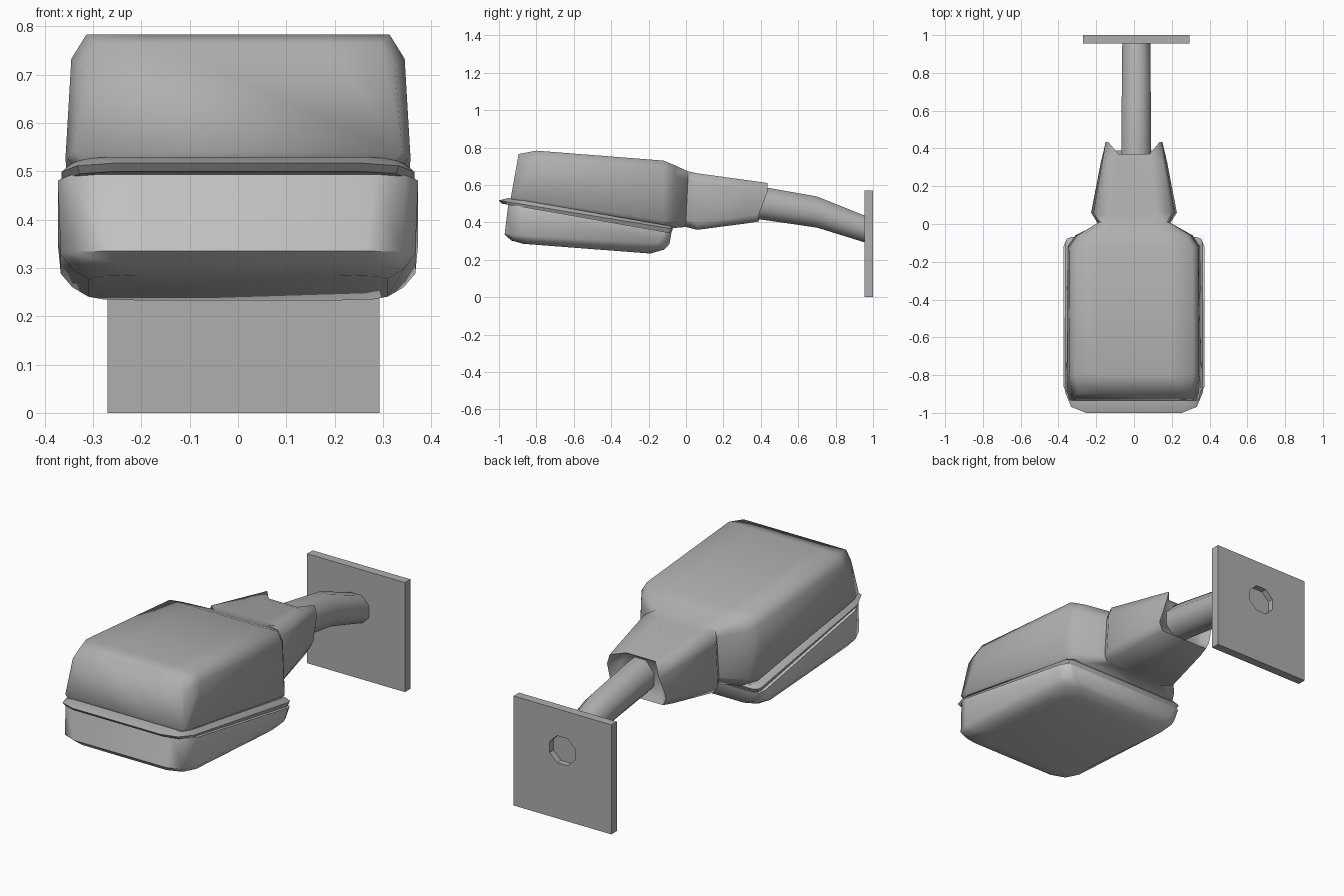
import bpy, bmesh, math

if "Cube" in bpy.data.objects:
    bpy.data.objects.remove(bpy.data.objects["Cube"])

# Dark painted metal
metal = bpy.data.materials.new("dark_metal")
metal.diffuse_color = (0.43, 0.43, 0.43, 1)
metal.use_nodes = True
metal.node_tree.nodes["Principled BSDF"].inputs["Base Color"].default_value = metal.diffuse_color


def loft(name, rings, angle=45, mat=None):
    """Skin a list of equal-length point rings and cap both ends."""
    bm = bmesh.new()
    vs = [[bm.verts.new(p) for p in ring] for ring in rings]
    n = len(vs[0])
    for a, b in zip(vs, vs[1:]):
        for i in range(n):
            j = (i + 1) % n
            bm.faces.new((a[i], a[j], b[j], b[i]))
    bm.faces.new(vs[0])
    bm.faces.new(vs[-1])
    bmesh.ops.recalc_face_normals(bm, faces=bm.faces)
    me = bpy.data.meshes.new(name)
    bm.to_mesh(me)
    bm.free()
    if mat:
        me.materials.append(mat)
    ob = bpy.data.objects.new(name, me)
    bpy.context.collection.objects.link(ob)
    if angle:
        bpy.ops.object.select_all(action='DESELECT')
        ob.select_set(True)
        bpy.context.view_layer.objects.active = ob
        bpy.ops.object.shade_smooth_by_angle(angle=math.radians(angle))
    return ob


def round_rect(hx, y0, y1, z0, z1, rf, rb):
    """Plan rectangle with front/back corner radii, sloping from z0 at y0 to z1 at y1."""
    pts = []
    for k, (sx, r) in enumerate(((1, rb), (-1, rb), (-1, rf), (1, rf))):
        cx = sx * (hx - r)
        cy = y1 - r if k < 2 else y0 + r
        for s in range(3):
            a = math.radians(90 * k + 45 * s)
            y = cy + r * math.sin(a)
            pts.append((cx + r * math.cos(a), y, z0 + (z1 - z0) * (y - y0) / (y1 - y0)))
    return pts


def section(yb, yt, wb, wt, zb, zt, ymid=None):
    """Mirrored housing cross-section; ymid sets back the middle of the top."""
    ymid = yt if ymid is None else ymid
    half = [(wb * 0.88, yb, zb), (wb, yb, zb + 0.04), (wt, yt, zt - 0.05),
            (wt * 0.91, yt, zt), (wt * 0.55, ymid, zt)]
    return half + [(-x, y, z) for x, y, z in reversed(half)]


def tube_ring(y, z, rx, rz):
    return [(0.012 + rx * math.cos(math.tau * (i + .5) / 8), y,
             z + rz * math.sin(math.tau * (i + .5) / 8)) for i in range(8)]


# Lamp housing narrowing into the neck, with a flared recessed socket
loft("lamp_housing", [
    section(-0.935, -0.895, 0.34, 0.325, 0.50, 0.765),
    section(-0.88, -0.80, 0.357, 0.345, 0.49, 0.783),
    section(-0.12, -0.12, 0.352, 0.34, 0.37, 0.73),
    section(-0.06, -0.06, 0.31, 0.30, 0.37, 0.705),
    section(0.00, 0.01, 0.19, 0.185, 0.375, 0.673),
    section(0.06, 0.06, 0.227, 0.215, 0.36, 0.662),
    section(0.33, 0.33, 0.175, 0.168, 0.395, 0.625),
    section(0.39, 0.435, 0.16, 0.15, 0.405, 0.61, 0.37),
    section(0.36, 0.36, 0.13, 0.12, 0.425, 0.60),
], 80, metal)

# Sloping rim between housing and lens
loft("rim", [
    round_rect(0.345, -0.95, -0.08, 0.53, 0.38, 0.08, 0.03),
    round_rect(0.365, -1.00, -0.07, 0.517, 0.365, 0.11, 0.03),
    round_rect(0.357, -0.985, -0.08, 0.50, 0.342, 0.10, 0.03),
], 30, metal)

# Bowl-shaped lens
loft("lens", [
    round_rect(0.373, -0.95, -0.078, 0.497, 0.343, 0.09, 0.04),
    round_rect(0.367, -0.97, -0.088, 0.335, 0.285, 0.10, 0.06),
    round_rect(0.343, -0.935, -0.115, 0.303, 0.255, 0.10, 0.09),
    round_rect(0.31, -0.87, -0.19, 0.285, 0.233, 0.10, 0.10),
], 50)

# Bent arm tube
loft("arm", [
    tube_ring(0.30, 0.515, 0.085, 0.095),
    tube_ring(0.42, 0.50, 0.085, 0.095),
    tube_ring(0.70, 0.455, 0.083, 0.09),
    tube_ring(0.968, 0.36, 0.08, 0.077),
], 50, metal)

# Wall plate with the arm hole
plate = loft("wall_plate", [
    [(x, y, z) for x, z in ((-0.27, 0), (0.293, 0), (0.293, 0.57), (-0.27, 0.57))]
    for y in (0.955, 1.0)
], 0, metal)
cutter = loft("hole_cutter", [tube_ring(y, 0.36, 0.079, 0.076) for y in (0.9, 1.1)], 0, metal)
cutter.hide_render = True
cutter.hide_set(True)
cut = plate.modifiers.new("hole", 'BOOLEAN')
cut.object = cutter
cut.solver = 'EXACT'
